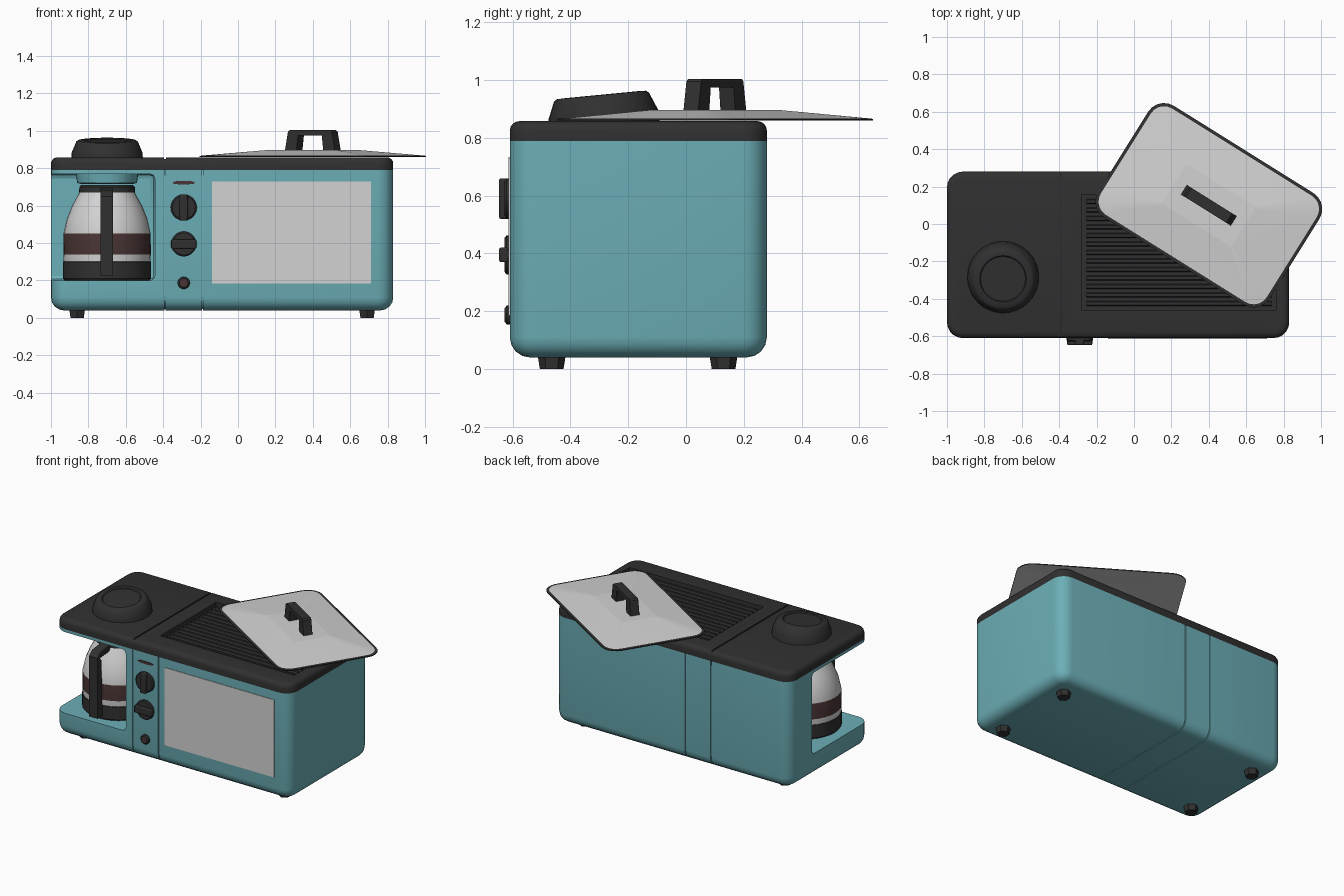
import bpy, bmesh, math
from mathutils import Matrix, Vector

if "Cube" in bpy.data.objects:
    bpy.data.objects.remove(bpy.data.objects["Cube"])

def material(name, c):
    m = bpy.data.materials.new(name)
    m.diffuse_color = (*c, 1)
    m.use_nodes = True
    m.node_tree.nodes["Principled BSDF"].inputs["Base Color"].default_value = m.diffuse_color
    return m

TEAL = material("teal enamel", (0.15, 0.43, 0.475))
DARK = material("black plastic", (0.03, 0.03, 0.03))
SILVER = material("pale glass", (0.65, 0.65, 0.65))
BROWN = material("coffee brown", (0.07, 0.035, 0.035))

# ---- helpers ----
def loft(name, rings, mats, idx=None, mat=None, angle=35):
    """Skin closed rings of points, cap both ends; idx = material per band."""
    bm = bmesh.new()
    vs = [[bm.verts.new(p) for p in r] for r in rings]
    n = len(rings[0])
    idx = idx or [0] * (len(rings) - 1)
    for a, b, m in zip(vs, vs[1:], idx):
        for i in range(n):
            j = (i + 1) % n
            bm.faces.new((a[i], a[j], b[j], b[i])).material_index = m
    bm.faces.new(vs[0][::-1]).material_index = idx[0]
    bm.faces.new(vs[-1]).material_index = idx[-1]
    bmesh.ops.recalc_face_normals(bm, faces=bm.faces)
    if mat:
        bm.transform(mat)
    me = bpy.data.meshes.new(name)
    bm.to_mesh(me)
    bm.free()
    ob = bpy.data.objects.new(name, me)
    bpy.context.collection.objects.link(ob)
    for m in mats:
        me.materials.append(m)
    smooth(ob, angle)
    return ob

def smooth(ob, angle=35):
    bpy.ops.object.select_all(action='DESELECT')
    ob.select_set(True)
    bpy.context.view_layer.objects.active = ob
    bpy.ops.object.shade_smooth_by_angle(angle=math.radians(angle))

def rr(cx, cy, hx, hy, r, n=5):
    """Rounded rectangle as 2D points."""
    pts = []
    for q, (sx, sy) in enumerate([(1, 1), (-1, 1), (-1, -1), (1, -1)]):
        for k in range(n + 1):
            a = math.pi / 2 * (q + k / n)
            pts.append((cx + sx * (hx - r) + r * math.cos(a),
                        cy + sy * (hy - r) + r * math.sin(a)))
    return pts

def ring(z, d=0, box=(-0.085, -0.165, 0.915, 0.445), r=0.085):
    cx, cy, hx, hy = box
    return [(x, y, z) for x, y in rr(cx, cy, hx - d, hy - d, r - d)]

def lathe(name, prof, mats, at, n=32, idx=None, rot=None):
    rings = [[(r * math.sin(2 * math.pi * i / n), r * math.cos(2 * math.pi * i / n), z)
              for i in range(n)] for r, z in prof]
    return loft(name, rings, mats, idx, Matrix.Translation(at) @ (rot or Matrix()))

def prism(name, yz, x0, x1, mats):
    return loft(name, [[(x, y, z) for y, z in yz] for x in (x0, x1)], mats)

def box(name, x0, x1, y0, y1, z0, z1, mats, bevel=0):
    ob = prism(name, [(y0, z0), (y1, z0), (y1, z1), (y0, z1)], x0, x1, mats)
    if bevel:
        m = ob.modifiers.new("round", 'BEVEL')
        m.width, m.segments = bevel, 2
        bpy.ops.object.modifier_apply(modifier="round")
    return ob

def cut(ob, cutter):
    bpy.context.view_layer.objects.active = ob
    m = ob.modifiers.new("cut", 'BOOLEAN')
    m.operation, m.solver, m.object = 'DIFFERENCE', 'EXACT', cutter
    bpy.ops.object.modifier_apply(modifier="cut")
    bpy.data.objects.remove(cutter)

FRONT = Matrix.Rotation(math.pi / 2, 4, 'X')   # turns +z toward the front

# ---- body with rounded bottom, coffee bay and two seams ----
R = 0.07
arc = [math.pi / 8 * k for k in range(5)]
body = loft("body", [ring(0.04 + R * (1 - math.cos(a)), R * (1 - math.sin(a))) for a in arc]
            + [ring(0.79)], [TEAL])
cut(body, box("bay_cutter", -1.3, -0.445, -1, 0.03, 0.2, 0.77, [TEAL], 0.025))
for x in (-0.39, -0.19):
    cut(body, box("seam_cutter", x - 0.003, x + 0.003, -1, 1, -0.1, 1, [TEAL]))
smooth(body)
prism("seam_core", rr(-0.165, 0.4355, 0.438, 0.3885, R), -0.42, -0.16, [TEAL])

# ---- dark top with sunken griddle ----
cap = loft("top_cover", [ring(0.79)] + [ring(0.825 + 0.033 * math.sin(a), 0.033 * (1 - math.cos(a)))
                                        for a in arc], [DARK])
cut(cap, box("griddle_cutter", -0.28, 0.76, -0.46, 0.155, 0.828, 0.95, [DARK]))
cut(cap, box("top_seam_cutter", -0.395, -0.385, -1, 1, 0.85, 1, [DARK]))
smooth(cap)
for i in range(13):
    y = -0.425 + i * 0.0454
    prism(f"griddle_ridge_{i}", [(y - 0.014, 0.826), (y + 0.014, 0.826), (y + 0.008, 0.845),
                                 (y - 0.008, 0.845)], -0.255, 0.735, [DARK])

# ---- water tank lid on the top left, tilted forward ----
lathe("tank_lid", [(0.192, -0.03), (0.19, 0.02), (0.165, 0.08), (0.155, 0.087), (0.125, 0.088),
                   (0.12, 0.082), (0.01, 0.082)], [DARK], (-0.7, -0.285, 0.862), 32,
      rot=Matrix.Rotation(math.radians(5.5), 4, 'X'))

# ---- front: oven window, controls, indicator ----
box("oven_window", -0.14, 0.71, -0.614, -0.605, 0.185, 0.73, [SILVER])
for nm, z, r, vertical in (("upper_knob", 0.59, 0.07, True), ("lower_knob", 0.395, 0.067, False)):
    lathe(nm, [(r, -0.01), (r, 0.012), (r - 0.008, 0.018)], [DARK], (-0.29, -0.61, z), 24, rot=FRONT)
    w, h = (0.022, r) if vertical else (r, 0.025)
    box(nm + "_grip", -0.29 - w, -0.29 + w, -0.647, -0.615, z - h, z + h, [DARK], 0.006)
lathe("start_button", [(0.033, -0.01), (0.033, 0.01), (0.024, 0.018), (0.02, 0.018), (0.005, 0.018)],
      [DARK, BROWN], (-0.29, -0.61, 0.187), 16, [0, 0, 0, 1], FRONT)
lathe("indicator_light", [(0.062, -0.005), (0.06, 0.004)], [BROWN], (-0.29, -0.61, 0.723), 20,
      rot=Matrix.Diagonal((1, 1, 0.16, 1)) @ FRONT)

# ---- coffee maker: brew outlet and carafe ----
lathe("brew_outlet", [(0.135, 0.715), (0.16, 0.722), (0.168, 0.78)], [TEAL], (-0.7, -0.31, 0))
lathe("carafe", [(0.225, 0.198), (0.235, 0.21), (0.235, 0.3), (0.232, 0.301), (0.234, 0.34),
                 (0.233, 0.45), (0.215, 0.53), (0.187, 0.6), (0.148, 0.67), (0.15, 0.671),
                 (0.148, 0.7), (0.138, 0.71)], [DARK, SILVER, BROWN], (-0.7, -0.32, 0), 32,
      [0, 0, 0, 1, 2, 1, 1, 1, 0, 0, 0])
prism("carafe_handle", [(-0.42, 0.7), (-0.57, 0.68), (-0.605, 0.65), (-0.605, 0.225),
                        (-0.55, 0.225), (-0.562, 0.62), (-0.58, 0.64), (-0.42, 0.655)],
      -0.734, -0.668, [DARK])

# ---- loose griddle lid, turned askew ----
turn = Matrix.Translation((0.4, 0.1, 0)) @ Matrix.Rotation(math.radians(-32), 4, 'Z')
plate = (0, 0, 0.54, 0.352)
inner = (0, 0, 0.22, 0.125)
loft("griddle_lid", [ring(0.888, 0, inner, 0.01), ring(0.861, 0.02, plate, 0.1),
                     ring(0.86, 0, plate, 0.1), ring(0.866, 0, plate, 0.1),
                     ring(0.868, 0.017, plate, 0.1), ring(0.897, 0, inner, 0.01)],
     [SILVER, DARK], [0, 0, 1, 1, 0], turn, 5)
arch = [(-0.158, 0.89), (-0.138, 0.995), (-0.128, 1.004), (0.128, 1.004), (0.138, 0.995),
        (0.158, 0.89), (0.085, 0.89), (0.075, 0.975), (-0.075, 0.975), (-0.085, 0.89)]
loft("griddle_lid_handle", [[(x, y, z) for x, z in arch] for y in (-0.03, 0.03)], [DARK], mat=turn)

# ---- feet ----
for i, (x, y) in enumerate([(a, b) for a in (-0.86, 0.69) for b in (-0.465, 0.13)]):
    lathe(f"foot_{i}", [(0.041, 0), (0.049, 0.05)], [DARK], (x, y, 0), 6)
